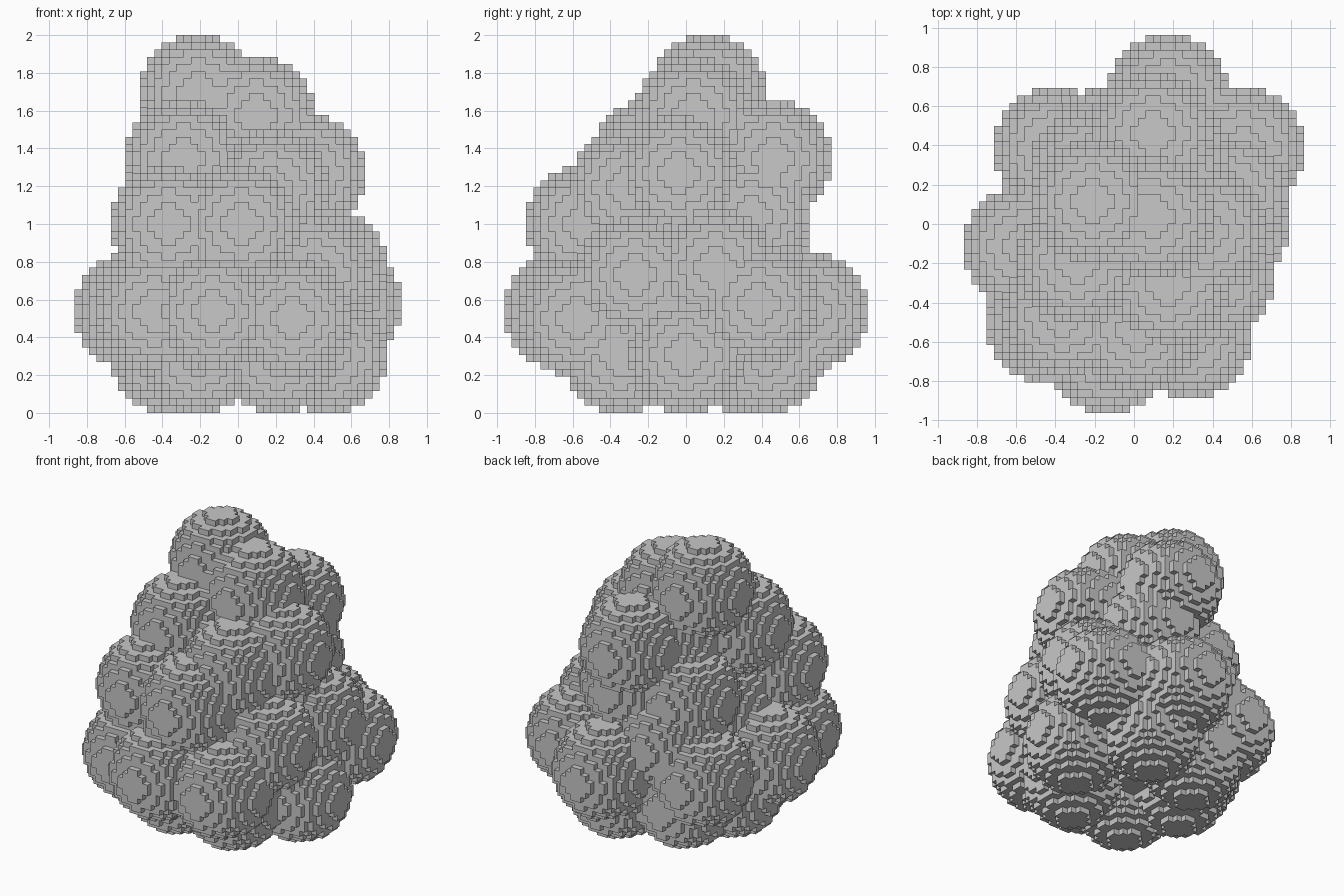
import bpy
import bmesh
from itertools import product

# remove the default cube
default_cube = bpy.data.objects.get("Cube")
if default_cube:
    bpy.data.objects.remove(default_cube, do_unlink=True)

CELL = 2 / 52                      # edge of one block
RADIUS = 8                         # ball radius in blocks
ORIGIN = (-22.5, -25, 0)           # grid corner in blocks

# ball centres, tier by tier
BOTTOM_TIER = [(.47, 0, .31), (.22, -.34, .31), (.21, .42, .31),
               (-.21, .31, .31), (-.36, 0, .31), (-.21, -.34, .31)]
LOWER_TIER = [(-.14, -.65, .54), (.29, -.58, .5), (-.45, -.5, .54),
              (-.56, -.12, .54), (-.4, .39, .53), (.17, .65, .54),
              (.56, .39, .58), (.48, .15, .76), (.4, -.28, .74),
              (-.13, .39, .73)]
MIDDLE_TIER = [(-.37, -.46, 1), (.02, -.54, 1), (.17, .34, 1.04),
               (-.2, .27, 1)]
UPPER_TIER = [(-.3, -.19, 1.34), (.17, -.31, 1.19), (.36, -.04, 1.27),
              (.09, .46, 1.35)]
TOP_TIER = [(.1, .04, 1.58), (-.22, .12, 1.7)]
CORE = [(0, 0, .5), (0, 0, .8), (0, 0, 1.1), (0, .1, 1.3), (-.2, -.1, .8)]


def ball_cells(centre):
    """Blocks whose middle lies inside a ball snapped to the grid."""
    snapped = [round(c / CELL - o) for c, o in zip(centre, ORIGIN)]
    for offset in product(range(-RADIUS, RADIUS), repeat=3):
        if sum((k + .5) ** 2 for k in offset) <= RADIUS ** 2:
            yield tuple(s + k for s, k in zip(snapped, offset))


def build_blocks(name, cells, material):
    """Make one mesh holding only the exposed sides of the blocks."""
    bm = bmesh.new()
    corners = {}

    def corner(key):
        if key not in corners:
            corners[key] = bm.verts.new(
                [(k + o) * CELL for k, o in zip(key, ORIGIN)])
        return corners[key]

    for cell in cells:
        for axis, side in product(range(3), (0, 1)):
            neighbour = list(cell)
            neighbour[axis] += 1 if side else -1
            if tuple(neighbour) in cells:
                continue
            u, v = (axis + 1) % 3, (axis + 2) % 3
            loop = []
            for du, dv in ((0, 0), (1, 0), (1, 1), (0, 1)):
                key = list(cell)
                key[axis] += side
                key[u] += du
                key[v] += dv
                loop.append(corner(tuple(key)))
            bm.faces.new(loop if side else loop[::-1])

    mesh = bpy.data.meshes.new(name)
    bm.to_mesh(mesh)
    bm.free()
    mesh.materials.append(material)
    obj = bpy.data.objects.new(name, mesh)
    bpy.context.collection.objects.link(obj)
    return obj


# plain grey material
grey = bpy.data.materials.new("plain_grey")
grey.use_nodes = True
colour = (.58, .58, .58, 1)
grey.diffuse_color = colour
grey.node_tree.nodes["Principled BSDF"].inputs["Base Color"].default_value = colour

# merged pile of blocky balls
filled = set()
for ball in BOTTOM_TIER + LOWER_TIER + MIDDLE_TIER + UPPER_TIER + TOP_TIER + CORE:
    filled.update(ball_cells(ball))
build_blocks("blocky_ball_cluster", filled, grey)
